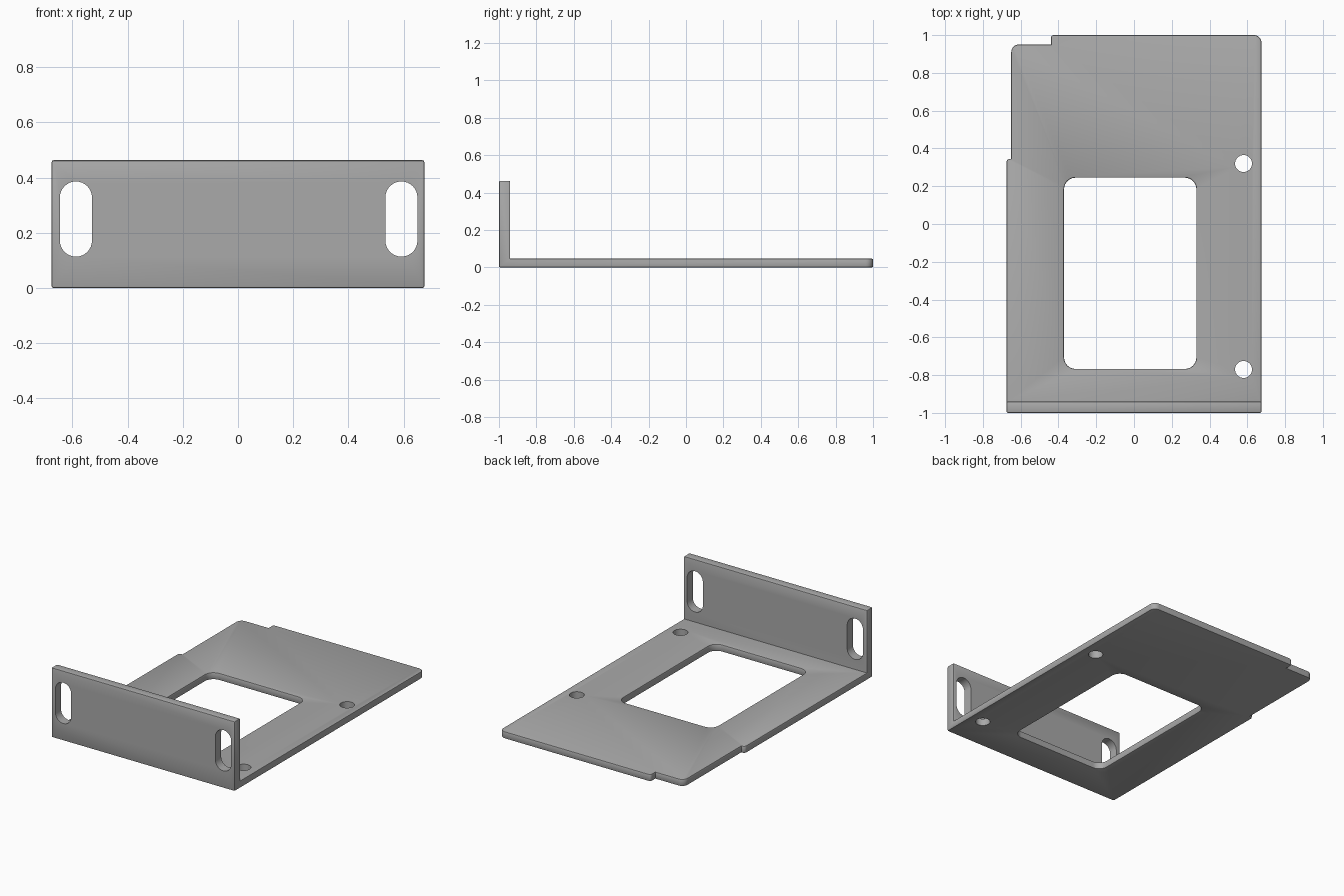
import bpy, bmesh, math
from mathutils import Vector, Matrix

cube = bpy.data.objects.get("Cube")
if cube:
    bpy.data.objects.remove(cube, do_unlink=True)

HALF_W, BASE_T, WALL_H, WALL_T = 0.675, 0.047, 0.463, 0.06

steel = bpy.data.materials.new("grey steel")
steel.use_nodes = True
GREY = (0.4, 0.4, 0.4, 1)
steel.diffuse_color = GREY
steel.node_tree.nodes["Principled BSDF"].inputs["Base Color"].default_value = GREY


def rounded(corners, steps=8):
    """Turn (x, y, radius) corners into a rounded outline."""
    pts = []
    for i, (x, y, r) in enumerate(corners):
        p = Vector((x, y))
        if r == 0:
            pts.append(p)
            continue
        a = (Vector(corners[i - 1][:2]) - p).normalized()
        b = (Vector(corners[(i + 1) % len(corners)][:2]) - p).normalized()
        centre = p + (a + b) * r
        for k in range(steps + 1):
            t = k / steps * math.pi / 2
            pts.append(centre - b * r * math.cos(t) - a * r * math.sin(t))
    return pts


def rectangle(x0, x1, y0, y1, r=0):
    return rounded([(x0, y0, r), (x1, y0, r), (x1, y1, r), (x0, y1, r)])


def circle(x, y, r, n=32):
    return [Vector((x + r * math.cos(k * math.tau / n), y + r * math.sin(k * math.tau / n)))
            for k in range(n)]


def prism(name, outline, low, high, upright=False):
    """Extrude an outline along z, or along y when upright."""
    bm = bmesh.new()
    face = bm.faces.new([bm.verts.new((p.x, p.y, low)) for p in outline])
    new = bmesh.ops.extrude_face_region(bm, geom=[face])["geom"]
    bmesh.ops.translate(bm, vec=(0, 0, high - low),
                        verts=[v for v in new if isinstance(v, bmesh.types.BMVert)])
    if upright:
        bmesh.ops.transform(bm, matrix=Matrix.Rotation(math.pi / 2, 4, "X"), verts=bm.verts)
    bmesh.ops.remove_doubles(bm, verts=bm.verts, dist=1e-5)
    bmesh.ops.recalc_face_normals(bm, faces=bm.faces)
    mesh = bpy.data.meshes.new(name)
    bm.to_mesh(mesh)
    bm.free()
    mesh.materials.append(steel)
    obj = bpy.data.objects.new(name, mesh)
    bpy.context.collection.objects.link(obj)
    return obj


def combine(obj, other, operation):
    mod = obj.modifiers.new(operation.lower(), "BOOLEAN")
    mod.operation, mod.object, mod.solver = operation, other, "EXACT"
    bpy.context.view_layer.objects.active = obj
    bpy.ops.object.modifier_apply(modifier=mod.name)
    bpy.data.objects.remove(other, do_unlink=True)


# Base plate with its stepped left side and notched back corner
bracket = prism("mounting_bracket", rounded([
    (-HALF_W, -1, 0), (HALF_W, -1, 0), (HALF_W, 1, 0.04),
    (-0.44, 1, 0.015), (-0.44, 0.95, 0), (-0.65, 0.95, 0.04),
    (-0.65, 0.345, 0), (-HALF_W, 0.345, 0.018)]), 0, BASE_T)

# Upright front flange and large window
combine(bracket, prism("front_flange", rectangle(-HALF_W, HALF_W, 0, WALL_H),
                       1 - WALL_T, 1, upright=True), "UNION")
combine(bracket, prism("window_cutter", rectangle(-0.37, 0.33, -0.767, 0.245, 0.06),
                       -0.1, 0.2), "DIFFERENCE")

# Soften the outer edges, leaving inside corners crisp
bm = bmesh.new()
bm.from_mesh(bracket.data)
bmesh.ops.remove_doubles(bm, verts=bm.verts, dist=1e-5)
bmesh.ops.dissolve_limit(bm, angle_limit=0.01, verts=bm.verts, edges=bm.edges)
rims = [e for e in bm.edges if e.is_manifold and e.calc_face_angle_signed() > 0.8]
bmesh.ops.bevel(bm, geom=rims, offset=0.007, segments=2, profile=0.5,
                affect="EDGES", clamp_overlap=True)
bm.to_mesh(bracket.data)
bm.free()

# Screw holes in the base
for y in (-0.77, 0.32):
    combine(bracket, prism("hole_cutter", circle(0.58, y, 0.045), -0.1, 0.2), "DIFFERENCE")

# Tall slots in the flange
for x in (-0.587, 0.592):
    combine(bracket, prism("slot_cutter", rectangle(x - 0.058, x + 0.058, 0.114, 0.386, 0.0575),
                           0.8, 1.1, upright=True), "DIFFERENCE")

bpy.ops.object.select_all(action="DESELECT")
bracket.select_set(True)
bpy.context.view_layer.objects.active = bracket
bpy.ops.object.shade_smooth_by_angle(angle=math.radians(30))
